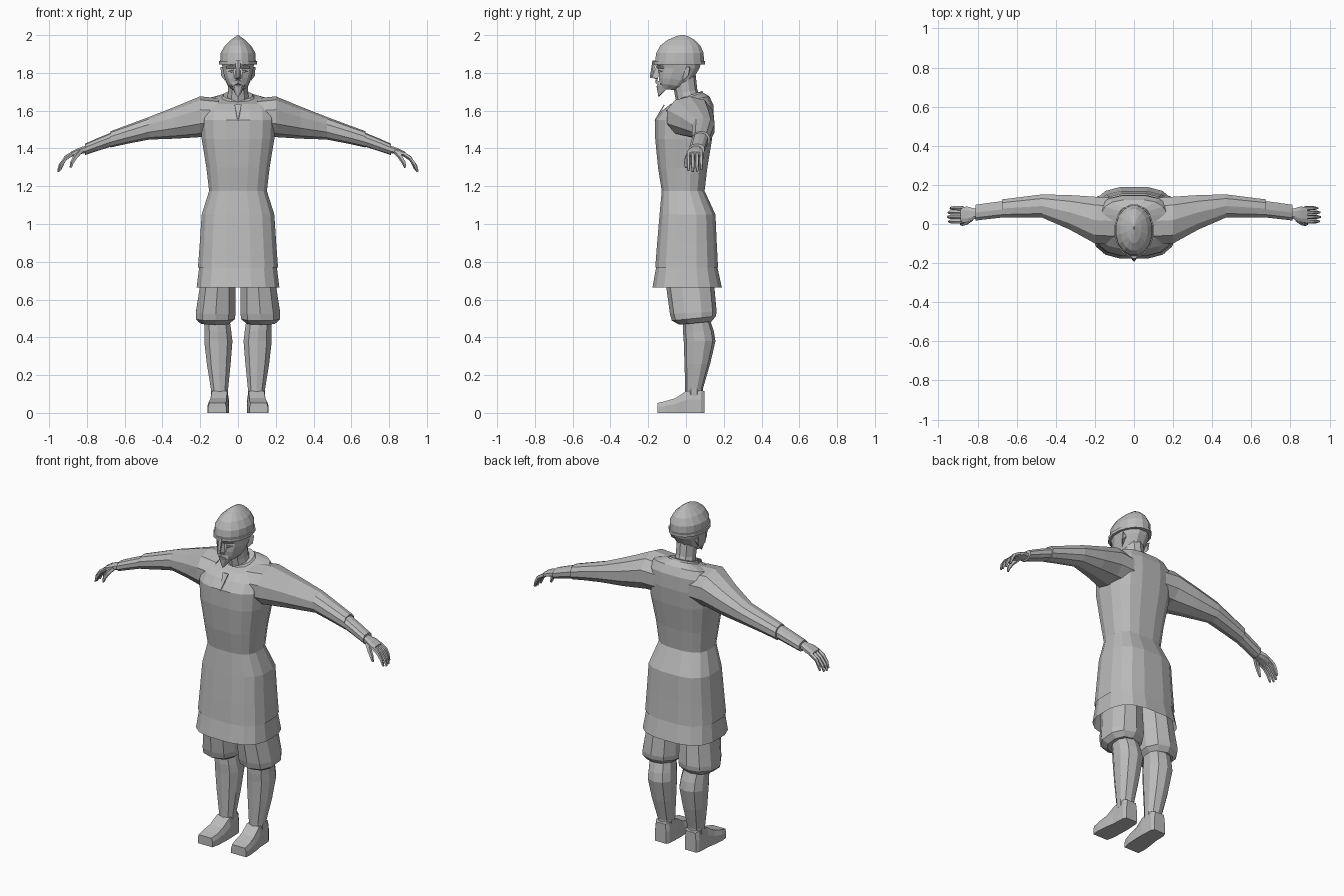
import bpy, bmesh, math
from mathutils import Vector

grey = bpy.data.materials.new("plain_grey")
grey.diffuse_color = (0.5, 0.5, 0.5, 1)


def finish(name, bm):
    bmesh.ops.recalc_face_normals(bm, faces=bm.faces)
    me = bpy.data.meshes.new(name)
    bm.to_mesh(me)
    bm.free()
    me.materials.append(grey)
    ob = bpy.data.objects.new(name, me)
    bpy.context.collection.objects.link(ob)
    return ob


def ring(c, u, v, n, e=2.0, turn=0.5):
    """Superellipse section around c with half axes u and v."""
    c, u, v = Vector(c), Vector(u), Vector(v)
    pts = []
    for i in range(n):
        a = 2 * math.pi * (i + turn) / n
        p, q = (math.copysign(abs(t) ** (2 / e), t) for t in (math.cos(a), math.sin(a)))
        pts.append(c + u * p + v * q)
    return pts


def loft(name, rings, cap_start=True, cap_end=True):
    bm = bmesh.new()
    rows = [[bm.verts.new(p) for p in r] for r in rings]
    n = len(rows[0])
    for a, b in zip(rows, rows[1:]):
        for i in range(n):
            j = (i + 1) % n
            bm.faces.new((a[i], a[j], b[j], b[i]))
    if cap_start:
        bm.faces.new(rows[0])
    if cap_end:
        bm.faces.new(rows[-1])
    return finish(name, bm)


def stack(name, rows, n, e=2.4, s=0, caps=(True, True)):
    """Upright loft; rows are z, x centre, half x, front y, back y, tilt."""
    rs = []
    for z, cx, hx, y0, y1, tilt in rows:
        hy = (y1 - y0) / 2
        x = cx * s if s else cx
        rs.append(ring((x, (y0 + y1) / 2, z), (hx, 0, 0), (0, hy, tilt * hy), n, e))
    return loft(name, rs, *caps)


def tube(name, pts, radii, n=5):
    """Tapered tube through points."""
    pts = [Vector(p) for p in pts]
    rs = []
    for i, (p, r) in enumerate(zip(pts, radii)):
        d = (pts[min(i + 1, len(pts) - 1)] - pts[max(i - 1, 0)]).normalized()
        u = d.cross(Vector((0, 1, 0))).normalized()
        rs.append(ring(p, u * r, d.cross(u) * r, n))
    return loft(name, rs)


def hull(name, pts, mirror=False):
    bm = bmesh.new()
    if mirror:
        pts = list(pts) + [(-x, y, z) for x, y, z in pts if x]
    for p in pts:
        bm.verts.new(p)
    bmesh.ops.convex_hull(bm, input=bm.verts)
    return finish(name, bm)


# Tunic body and the longer shirt below it
stack("tunic", [
    (0.77, 0, 0.215, -0.165, 0.172, 0), (0.90, 0, 0.205, -0.155, 0.165, 0),
    (1.05, 0, 0.195, -0.142, 0.158, 0), (1.175, 0, 0.155, -0.13, 0.10, 0),
    (1.30, 0, 0.170, -0.15, 0.115, 0), (1.45, 0, 0.195, -0.165, 0.14, 0),
    (1.55, 0, 0.20, -0.165, 0.15, 0), (1.615, 0, 0.195, -0.13, 0.147, 0.12),
    (1.655, 0, 0.17, -0.085, 0.125, 0.2), (1.672, 0, 0.088, -0.05, 0.09, 0.35)],
    16, 2.8, caps=(False, True))
stack("shirt_hem", [(0.665, 0, 0.222, -0.18, 0.192, 0),
                    (0.80, 0, 0.205, -0.155, 0.162, 0)], 16, 2.8, caps=(False, False))
# Neck slit and collar
hull("neck_slit", [(0, -0.169, 1.545), (0.004, -0.160, 1.55), (0.018, -0.112, 1.63),
                   (0.018, -0.118, 1.632)], True)
stack("collar", [(1.662, 0, 0.094, -0.056, 0.096, 0.35),
                 (1.682, 0, 0.078, -0.046, 0.088, 0.35)], 12)

# Neck, head and beard
stack("neck", [(1.63, 0, 0.068, -0.045, 0.085, 0.3), (1.70, 0, 0.055, -0.06, 0.06, 0.2),
               (1.80, 0, 0.058, -0.08, 0.05, 0)], 10, 2)
stack("head", [
    (1.712, 0, 0.030, -0.135, -0.05, -0.1), (1.735, 0, 0.056, -0.142, 0.0, -0.15),
    (1.765, 0, 0.070, -0.146, 0.035, -0.1), (1.80, 0, 0.079, -0.145, 0.06, 0),
    (1.825, 0, 0.084, -0.142, 0.075, 0), (1.86, 0, 0.090, -0.155, 0.085, 0)], 12, 2.2)
hull("beard", [(0, -0.146, 1.672), (0.012, -0.138, 1.685), (0.034, -0.125, 1.735),
               (0.022, -0.150, 1.735), (0.028, -0.10, 1.715), (0, -0.156, 1.73)], True)
hull("moustache", [(0, -0.162, 1.765), (0, -0.160, 1.745), (0.036, -0.135, 1.728),
                   (0.03, -0.135, 1.75), (0.01, -0.13, 1.75)], True)
hull("nose", [(0, -0.182, 1.776), (0.017, -0.148, 1.768), (0.015, -0.148, 1.785),
              (0, -0.155, 1.84), (0.009, -0.14, 1.84), (0, -0.15, 1.763)], True)
for s in (-1, 1):
    side = "right" if s < 0 else "left"
    hull(side + "_brow", [(s * x, y, z) for x, y, z in [
        (0.01, -0.156, 1.834), (0.01, -0.15, 1.822), (0.062, -0.125, 1.836),
        (0.065, -0.115, 1.824), (0.035, -0.155, 1.845), (0.035, -0.12, 1.83)]])
    hull(side + "_eye", [(s * x, y, z) for x, y, z in [
        (0.018, -0.143, 1.808), (0.036, -0.148, 1.816), (0.036, -0.147, 1.802),
        (0.056, -0.124, 1.808), (0.036, -0.12, 1.808)]])
    hull(side + "_ear", [(s * x, y, z) for x, y, z in [
        (0.07, -0.015, 1.76), (0.07, -0.02, 1.83), (0.092, 0.02, 1.83),
        (0.09, 0.012, 1.785), (0.07, 0.02, 1.81)]])

# Helmet with ridged crown, rim and nasal guard
stack("helmet", [
    (1.845, 0, 0.102, -0.172, 0.102, 0), (1.862, 0, 0.102, -0.172, 0.102, 0),
    (1.864, 0, 0.096, -0.166, 0.097, 0), (1.905, 0, 0.094, -0.160, 0.096, 0),
    (1.945, 0, 0.070, -0.138, 0.078, 0), (1.975, 0, 0.038, -0.098, 0.046, 0),
    (1.993, 0, 0.012, -0.055, 0.015, 0), (2.0, 0, 0.003, -0.03, -0.01, 0)], 16, 2)
hull("nasal_guard", [(0.014, -0.172, 1.865), (0.012, -0.155, 1.865), (0.009, -0.184, 1.775),
                     (0, -0.192, 1.772), (0, -0.178, 1.865), (0.008, -0.178, 1.775)], True)

# Sleeves, hands, breeches, legs and shoes on both sides
for s in (-1, 1):
    side = "right_" if s < 0 else "left_"

    def arm(name, rows, n=10, e=2.2):
        loft(side + name, [ring((s * x, cy, cz), (0, hy, 0), (0, 0, hz), n, e)
                           for x, cy, cz, hy, hz in rows])

    arm("sleeve", [(0.10, 0.015, 1.565, 0.125, 0.10), (0.20, 0.02, 1.568, 0.125, 0.108),
                   (0.33, 0.06, 1.537, 0.092, 0.085), (0.47, 0.092, 1.507, 0.062, 0.060),
                   (0.58, 0.085, 1.476, 0.055, 0.050), (0.675, 0.079, 1.448, 0.049, 0.043)])
    arm("cuff", [(0.65, 0.078, 1.455, 0.044, 0.038), (0.74, 0.067, 1.422, 0.043, 0.034),
                 (0.81, 0.058, 1.395, 0.042, 0.030)])
    arm("hand", [(0.79, 0.055, 1.397, 0.027, 0.020), (0.82, 0.052, 1.392, 0.030, 0.020),
                 (0.85, 0.049, 1.383, 0.042, 0.018), (0.888, 0.047, 1.367, 0.043, 0.014)], 8, 2.6)
    for k, y in enumerate((0.013, 0.036, 0.059, 0.081)):
        d = (0.0, 0.006, 0.003, -0.008)[k]
        tube(side + "finger_%d" % (k + 1),
             [(s * x, y, z - d * t) for x, z, t in [
                 (0.875, 1.373, 0), (0.912, 1.348, 0.3), (0.935 + d, 1.315, 1),
                 (0.946 + d, 1.282, 1)]],
             (0.012, 0.011, 0.010, 0.006))
    tube(side + "thumb", [(s * 0.835, 0.025, 1.385), (s * 0.86, 0.006, 1.355),
                          (s * 0.878, 0.0, 1.325), (s * 0.886, 0.0, 1.298)],
         (0.015, 0.013, 0.011, 0.006))

    stack(side + "breeches", [
        (0.475, 0.122, 0.078, -0.035, 0.135, 0.1), (0.50, 0.120, 0.108, -0.075, 0.158, 0.1),
        (0.53, 0.118, 0.110, -0.085, 0.162, 0.05), (0.67, 0.108, 0.098, -0.105, 0.150, 0),
        (0.88, 0.095, 0.090, -0.10, 0.12, 0)], 10, 2.3, s)
    stack(side + "leg", [
        (0.09, 0.098, 0.046, -0.004, 0.088, 0), (0.13, 0.098, 0.048, -0.004, 0.090, 0),
        (0.26, 0.102, 0.066, -0.008, 0.128, 0), (0.38, 0.104, 0.078, -0.012, 0.156, 0),
        (0.43, 0.106, 0.074, -0.016, 0.148, 0), (0.50, 0.112, 0.070, -0.016, 0.125, 0)],
        10, 2.2, s)
    # Shoe: sections from heel to toe, splayed slightly outward
    loft(side + "shoe", [
        [(s * (c + w), y, 0), (s * (c + w), y, h * 0.6), (s * (c + t), y, h),
         (s * (c - t), y, h), (s * (c - w), y, h * 0.6), (s * (c - w), y, 0)]
        for y, c, w, t, h in [(0.098, 0.098, 0.036, 0.030, 0.115), (0.08, 0.098, 0.046, 0.042, 0.12),
                              (0.0, 0.098, 0.050, 0.040, 0.115), (-0.055, 0.103, 0.054, 0.042, 0.078),
                              (-0.11, 0.107, 0.055, 0.046, 0.062), (-0.152, 0.110, 0.048, 0.042, 0.052)]])
